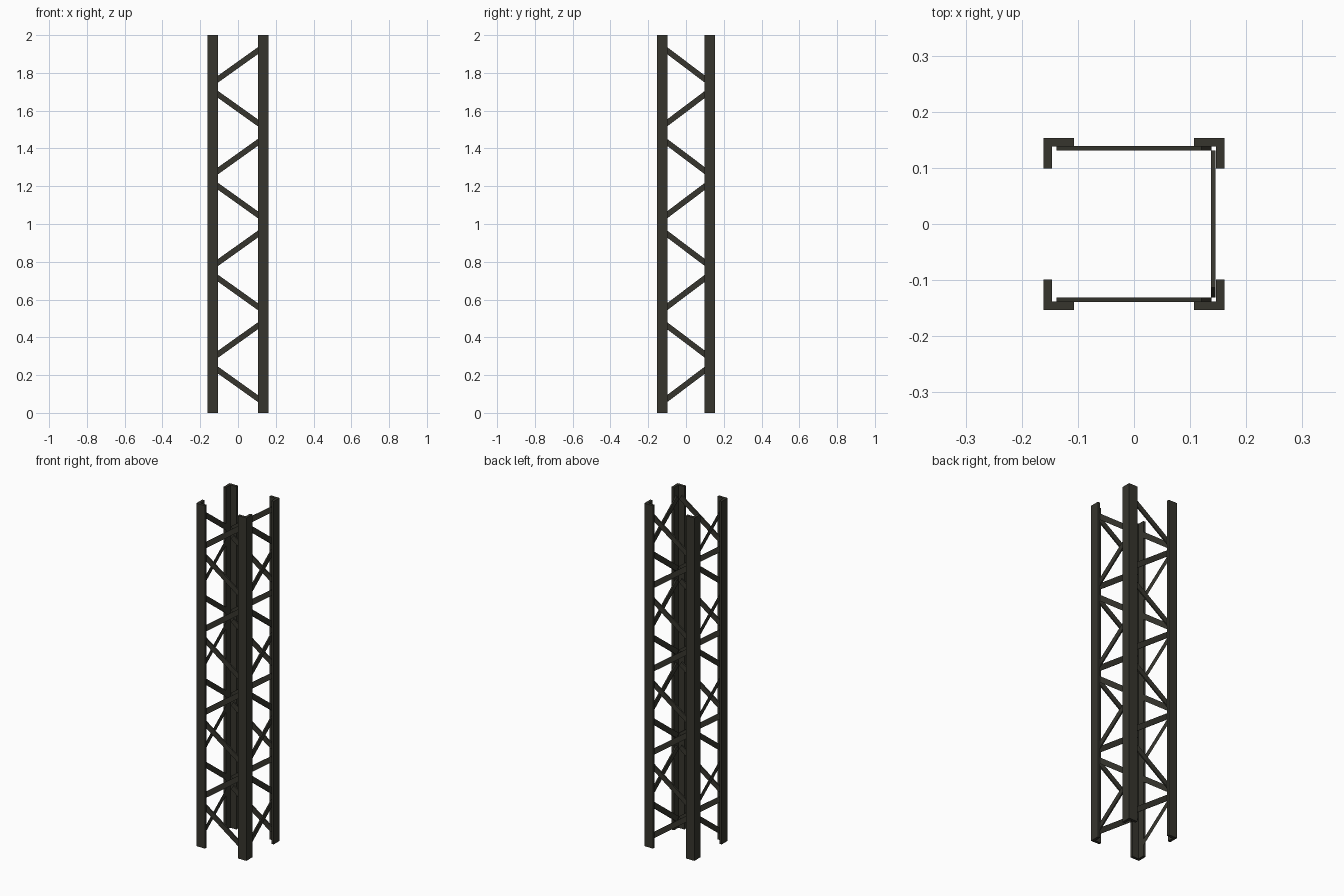
import bpy, bmesh, math
from mathutils import Vector

if "Cube" in bpy.data.objects:
    bpy.data.objects.remove(bpy.data.objects["Cube"])

steel = bpy.data.materials.new("dark olive steel")
steel.diffuse_color = (0.037, 0.036, 0.027, 1)
steel.use_nodes = True
steel.node_tree.nodes["Principled BSDF"].inputs["Base Color"].default_value = steel.diffuse_color

HX, HY, H = 0.1615, 0.1535, 2.0    # half width, half depth, height
LEG, T = 0.055, 0.0155             # angle-iron leg length and thickness


def make_object(name, bm):
    bmesh.ops.recalc_face_normals(bm, faces=bm.faces)
    me = bpy.data.meshes.new(name)
    bm.to_mesh(me)
    bm.free()
    me.materials.append(steel)
    ob = bpy.data.objects.new(name, me)
    bpy.context.collection.objects.link(ob)


def extrude(bm, points, offset):
    """Add a polygon and extrude it by offset (flat sheet if offset is zero)."""
    face = bm.faces.new([bm.verts.new(p) for p in points])
    if offset.length > 0:
        res = bmesh.ops.extrude_face_region(bm, geom=[face], use_keep_orig=True)
        verts = [g for g in res["geom"] if isinstance(g, bmesh.types.BMVert)]
        bmesh.ops.translate(bm, verts=verts, vec=offset)


# Four L-section corner posts
profile = [(0, 0), (LEG, 0), (LEG, T), (T, T), (T, LEG), (0, LEG)]
for sx, side in ((-1, "left"), (1, "right")):
    for sy, end in ((-1, "front"), (1, "back")):
        bm = bmesh.new()
        pts = [(sx * (HX - u), sy * (HY - v), 0) for u, v in profile]
        extrude(bm, pts, Vector((0, 0, H)))
        make_object(f"{end}_{side}_post", bm)


def lacing(name, half, place, offset):
    """Zigzag of flat bars; place maps (along, height) onto the panel."""
    bm = bmesh.new()
    rise, width = 0.092, 0.030
    for i in range(4):
        for mid, s in ((0.151 + 0.4865 * i, -1), (0.386 + 0.4855 * i, 1)):
            run = half - 0.009
            d = Vector((run, s * rise))
            n = Vector((-d.y, d.x)).normalized() * width / 2
            c = Vector((0, mid))
            corners = [c - d - n, c + d - n, c + d + n, c - d + n]
            extrude(bm, [place(p.x, p.y) for p in corners], offset)
    make_object(name, bm)


# Lacing on each side, set against the inner faces of the posts
B = 0.008
lacing("front_lacing", 0.138, lambda a, z: (a, -0.139, z), Vector((0, B, 0)))
lacing("back_lacing", 0.138, lambda a, z: (a, 0.139, z), Vector((0, -B, 0)))
lacing("right_lacing", 0.131, lambda a, z: (0.145, -a, z), Vector((-B, 0, 0)))
# The left side is thin sheet with no visible thickness
lacing("left_lacing", 0.131, lambda a, z: (-0.144, -a, z), Vector((0, 0, 0)))
